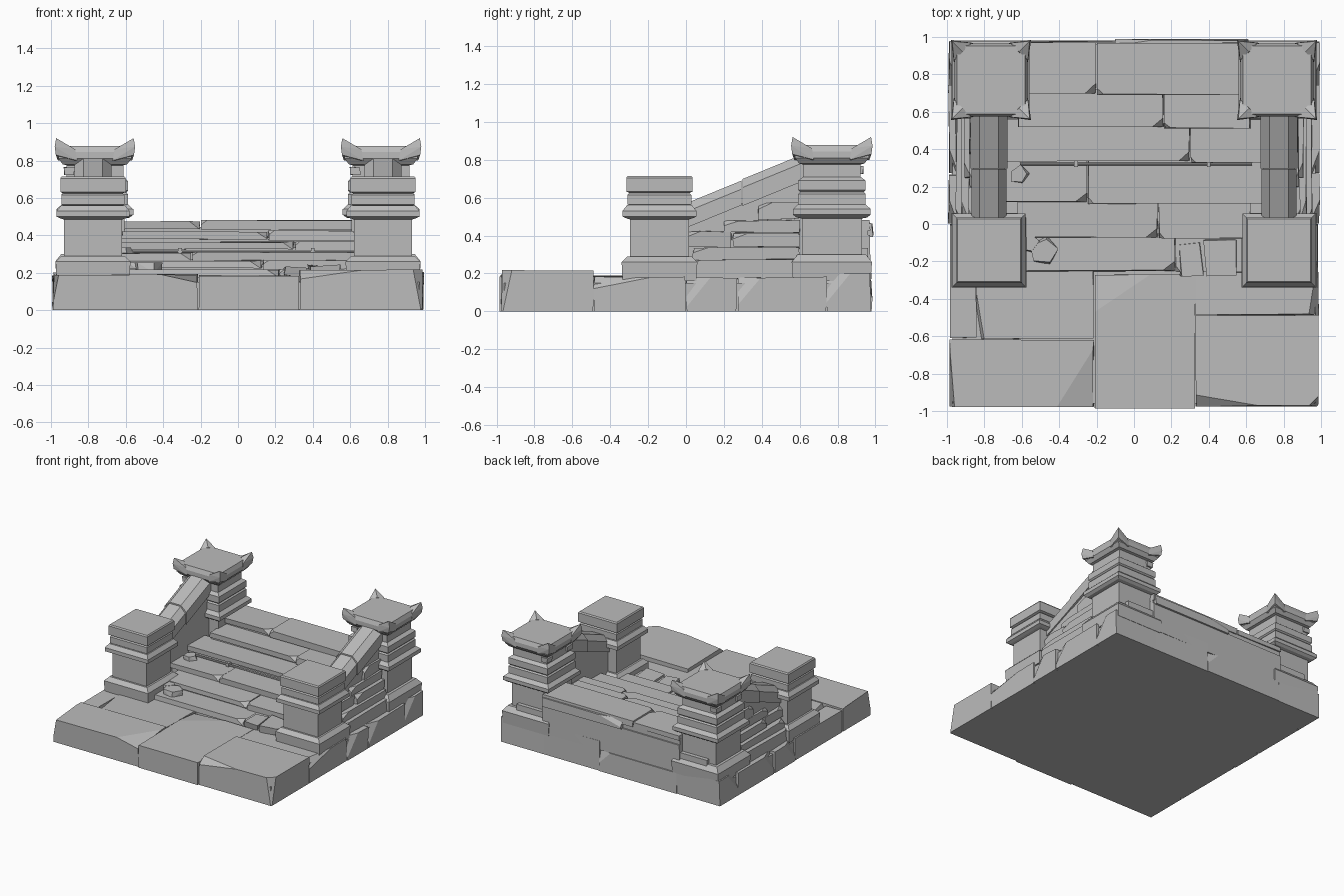
import bpy, bmesh, math, random
from mathutils import Vector

random.seed(7)
cube = bpy.data.objects.get("Cube")
if cube:
    bpy.data.objects.remove(cube, do_unlink=True)

stone = bpy.data.materials.new("grey_stone")
stone.use_nodes = True
GREY = (0.5, 0.5, 0.5, 1)
stone.diffuse_color = GREY
stone.node_tree.nodes["Principled BSDF"].inputs["Base Color"].default_value = GREY


def finish(name, bm):
    bmesh.ops.recalc_face_normals(bm, faces=bm.faces[:])
    mesh = bpy.data.meshes.new(name)
    bm.to_mesh(mesh)
    bm.free()
    mesh.materials.append(stone)
    obj = bpy.data.objects.new(name, mesh)
    bpy.context.collection.objects.link(obj)
    return obj


def block(name, xs, ys, zs, chips=(), jitter=0.005):
    """Rough stone box; each chip is (corner signs, cut lengths)."""
    bm = bmesh.new()
    bmesh.ops.create_cube(bm, size=1)
    lo, hi = Vector((xs[0], ys[0], zs[0])), Vector((xs[1], ys[1], zs[1]))
    for v in bm.verts:
        v.co = Vector([lo[i] + (v.co[i] + 0.5) * (hi[i] - lo[i]) for i in range(3)])
    for sign, cut in chips:
        corner = Vector([hi[i] if sign[i] > 0 else lo[i] for i in range(3)])
        normal = Vector([sign[i] / cut[i] for i in range(3)]).normalized()
        point = corner - Vector((sign[0] * cut[0], 0, 0))
        bmesh.ops.bisect_plane(bm, geom=bm.verts[:] + bm.edges[:] + bm.faces[:],
                               plane_co=point, plane_no=normal, clear_outer=True)
        bmesh.ops.holes_fill(bm, edges=[e for e in bm.edges if e.is_boundary])
    for v in bm.verts:
        if v.co.z > 0.01:
            v.co += Vector([random.uniform(-jitter, jitter) for _ in range(3)])
    return finish(name, bm)


def hull(name, points):
    bm = bmesh.new()
    for p in points:
        bm.verts.new(p)
    res = bmesh.ops.convex_hull(bm, input=bm.verts[:])
    junk = {g for g in res["geom_interior"] + res["geom_unused"]
            if isinstance(g, bmesh.types.BMVert)}
    bmesh.ops.delete(bm, geom=list(junk), context="VERTS")
    bmesh.ops.dissolve_limit(bm, angle_limit=0.02, verts=bm.verts[:], edges=bm.edges[:])
    return finish(name, bm)


def square_pillar(name, cx, cy, profile):
    """Stack square rings of (half width, height)."""
    bm = bmesh.new()
    rings = [[bm.verts.new((cx + sx * h, cy + sy * h, z))
              for sx, sy in ((-1, -1), (1, -1), (1, 1), (-1, 1))] for h, z in profile]
    for a, b in zip(rings, rings[1:]):
        for i in range(4):
            j = (i + 1) % 4
            bm.faces.new((a[i], a[j], b[j], b[i]))
    bm.faces.new(rings[0])
    bm.faces.new(rings[-1])
    return finish(name, bm)


def rock(name, x, y, z, r):
    hull(name, [(x + random.uniform(.6, 1) * r * math.cos(a), y + random.uniform(.6, 1) * r * math.sin(a),
                 z + h * r) for h in (0, 0.6) for a in (0.2, 1.4, 2.6, 3.9, 5.1)])


# Foundation and paving slabs
block("foundation", (-0.97, 0.97), (-0.96, 0.96), (0, 0.15), jitter=0)
block("paving_front_right", (-0.985, -0.215), (-0.975, -0.62), (0, 0.19),
      [((1, -1, 1), (0.2, 0.3, 0.04)), ((-1, -1, 1), (0.03, 0.3, 0.15))])
block("paving_front_middle", (-0.21, 0.325), (-0.985, -0.27), (0, 0.185),
      [((-1, 1, 1), (0.3, 0.2, 0.02))])
block("paving_front_left", (0.33, 0.985), (-0.975, -0.49), (0, 0.215),
      [((-1, -1, 1), (0.33, 0.06, 0.05)), ((1, -1, 1), (0.05, 0.06, 0.25))])
block("paving_rear_left", (0.33, 0.985), (-0.485, 0), (0, 0.18),
      [((1, -1, 1), (0.05, 0.3, 0.06))])
block("paving_rear_right", (-0.84, -0.215), (-0.615, -0.2), (0, 0.18),
      [((-1, -1, 1), (0.04, 0.25, 0.1))])
block("paving_edge_right", (-0.985, -0.845), (-0.61, 0), (0, 0.175))

# Side foundation stones
for s, side in ((-1, "right"), (1, "left")):
    for i, (y0, y1, top) in enumerate(((0.005, 0.265, 0.175), (0.275, 0.74, 0.18), (0.745, 0.975, 0.2))):
        xs = sorted((s * 0.6, s * 0.99))
        block(f"foundation_stone_{side}_{i}", xs, (y0, y1), (0, top),
              [((s, -1, 1), (0.05, 0.12, 0.15))])

# Staircase: set-back core, overhanging treads broken into planks
steps = [(-0.25, 0.215, 0.22), (-0.07, 0.265, 0.13), (0.12, 0.305, -0.25),
         (0.335, 0.365, 0.3), (0.52, 0.42, 0.16), (0.70, 0.475, -0.2)]
for i, (y, z, split) in enumerate(steps):
    last = i == len(steps) - 1
    end = 0.97 if last else steps[i + 1][0] + 0.04
    w = 0.62 if i > 3 or i < 2 else 0.86
    block(f"step_core_{i}", (-w, w), (y + 0.018, 0.96), (0.1, z - 0.03), jitter=0)
    block(f"tread_right_{i}", (-w, split - 0.004), (y, end), (z - 0.04, z),
          [((1, -1, 1), (0.06, 0.05, 0.04))], 0.004)
    block(f"tread_left_{i}", (split + 0.004, w), (y - 0.008, end), (z - 0.045, z + 0.004),
          [((-1, -1, 1), (0.03, 0.03, 0.02))], 0.004)
block("loose_tread_a", (0.25, 0.36), (-0.27, -0.1), (0.18, 0.23), jitter=0.012)
block("loose_tread_b", (0.38, 0.55), (-0.27, -0.08), (0.18, 0.235), jitter=0.01)

# Back wall courses
block("back_base_right", (-0.6, 0.1), (0.9, 0.98), (0, 0.17), [((1, 1, 1), (0.1, 0.03, 0.1))])
block("back_base_left", (0.1, 0.6), (0.9, 0.975), (0, 0.24))
block("back_course_middle", (-0.62, 0.62), (0.9, 0.972), (0.17, 0.4))
block("back_course_top", (-0.1, 0.61), (0.93, 0.985), (0.39, 0.465),
      [((-1, 1, 1), (0.2, 0.03, 0.05))])

# Pillars
front_profile = [(.195, .16), (.2, .26), (.17, .29), (.155, .29), (.155, .485), (.172, .49),
                 (.195, .5), (.195, .53), (.172, .56), (.16, .56), (.168, .565), (.168, .615),
                 (.158, .625), (.175, .632), (.175, .705), (.168, .715)]
back_profile = [(.205, .16), (.212, .26), (.18, .3), (.158, .3), (.158, .49), (.185, .495),
                (.205, .51), (.205, .54), (.178, .565), (.178, .62), (.168, .63), (.178, .64),
                (.178, .69), (.165, .7), (.152, .71), (.152, .775), (.172, .78), (.195, .81),
                (.195, .845), (.182, .878)]
for s, side in ((-1, "right"), (1, "left")):
    square_pillar(f"front_pillar_{side}", s * 0.775, -0.14, front_profile)
    cx, cy = s * 0.765, 0.77
    square_pillar(f"back_pillar_{side}", cx, cy, back_profile)
    # Horned corner pieces on the cap
    c = 0.195
    horn = [(c + .003, c - .1, .80), (c - .1, c + .003, .80), (c - .05, c - .05, .80),
            (c + .003, c - .09, .86), (c - .09, c + .003, .86), (c - .045, c - .045, .885),
            (c + .014, c + .014, .83), (c + .02, c + .02, .875), (c + .012, c + .012, .92)]
    for sx in (-1, 1):
        for sy in (-1, 1):
            hull(f"cap_horn_{side}", [(cx + sx * a, cy + sy * b, z) for a, b, z in horn])
    # Thin ties below the cap
    for sy in (-1, 1):
        block(f"neck_corner_{side}", (cx - 0.165, cx - 0.11), sorted((cy + sy * .1, cy + sy * .165)),
              (0.725, 0.765), jitter=0.003)

    # Sloping rail of two chamfered lengths
    x = s * 0.775
    for y0, y1, grow in ((-0.02, 0.293, 0), (0.298, 0.65, 0.006)):
        pts = []
        for y in (y0, y1):
            low = 0.44 + 0.41 * y - grow
            top = 0.57 + 0.41 * y + grow
            for sx in (-1, 1):
                h = 0.093 + grow
                pts += [(x + sx * h, y, low), (x + sx * h, y, top - .045), (x + sx * .05, y, top)]
        hull(f"rail_{side}", pts)
    # Wall below the rail, with jutting courses
    hull(f"rail_wall_{side}", [(x + sx * 0.082, y, z) for sx in (-1, 1)
                               for y, z in ((0, .15), (.62, .15), (.62, .7), (0, .45))])
    for y0, y1, z0, z1, out in ((0.0, 0.6, .17, .27, .95), (0.04, 0.6, .275, .335, .92),
                                (0.0, 0.24, .34, .42, .885), (0.25, 0.6, .34, .41, .905),
                                (0.2, 0.6, .415, .48, .88), (0.38, 0.6, .485, .57, .875)):
        block(f"rail_wall_stone_{side}", sorted((s * 0.75, s * out)), (y0, y1), (z0, z1),
              [((s, -1, 1), (0.03, 0.08, 0.03))])

# Carpet rod with clips
bm = bmesh.new()
bmesh.ops.create_cone(bm, cap_ends=True, segments=8, radius1=0.008, radius2=0.008, depth=1.24)
for v in bm.verts:
    v.co = Vector((v.co.z + 0.01, v.co.x + 0.32, v.co.y + 0.315))
finish("step_rod", bm)
for x in (-0.31, 0.4):
    block("rod_clip", (x - 0.01, x + 0.01), (0.305, 0.35), (0.3, 0.332), jitter=0)

# Fallen rubble
rock("rubble_large", -0.48, -0.15, 0.2, 0.09)
rock("rubble_small", -0.615, 0.26, 0.3, 0.06)
rock("rubble_chip", -0.56, -0.1, 0.22, 0.06)
